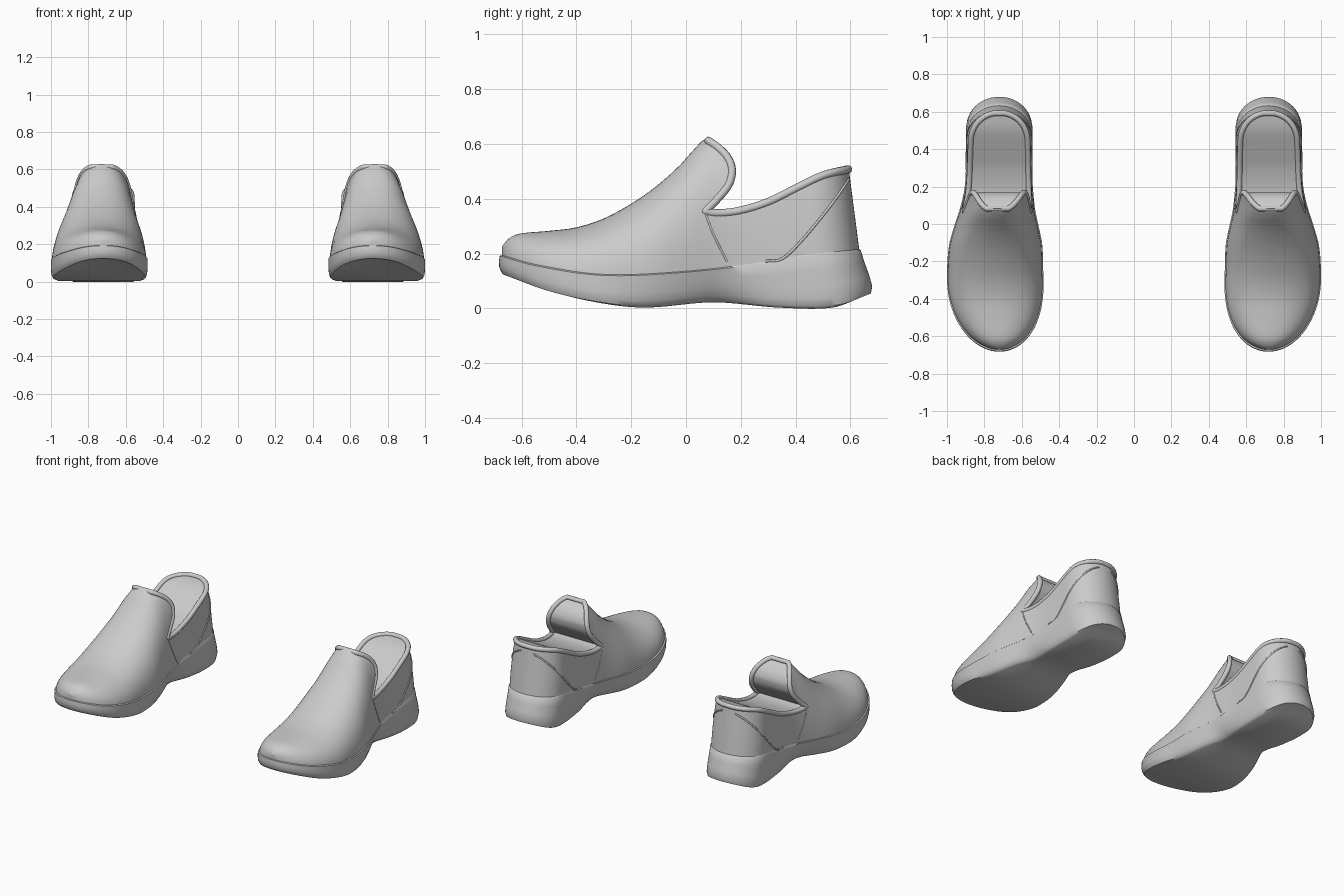
import bpy, bmesh
from math import pi, sin, cos
from mathutils import Vector

if "Cube" in bpy.data.objects:
    bpy.data.objects.remove(bpy.data.objects["Cube"])

N = 56      # stations from toe to heel
P = 2.2     # superellipse exponent of the upper's sections


def interp(tab, t):
    """Smooth curve through (t, value) pairs."""
    t = min(max(t, tab[0][0]), tab[-1][0])
    n = len(tab)
    i = next((k for k in range(n - 1) if t <= tab[k + 1][0]), n - 2)

    def tan(k):
        a, b = tab[max(k - 1, 0)], tab[min(k + 1, n - 1)]
        return (b[1] - a[1]) / (b[0] - a[0])
    h = tab[i + 1][0] - tab[i][0]
    s = (t - tab[i][0]) / h
    return ((2*s**3 - 3*s*s + 1) * tab[i][1] + (s**3 - 2*s*s + s) * h * tan(i)
            + (3*s*s - 2*s**3) * tab[i + 1][1] + (s**3 - s*s) * h * tan(i + 1))


# profiles along the shoe: (y, value)
BODY = [(-.68, .26), (-.28, .258), (-.1, .25), (0, .228), (.1, .202), (.2, .185), (.3, .178), (.68, .18)]
SHIFT = [(-.68, 0), (-.3, .022), (0, .015), (.2, .003), (.68, 0)]
TOP = [(-.68, .225), (-.66, .25), (-.62, .271), (-.5, .283), (-.4, .295), (-.3, .325), (-.2, .375),
       (-.1, .44), (0, .525), (.08, .61), (.17, .67), (.3, .78), (.68, .8)]
SEAM = [(-.68, .195), (-.55, .16), (-.3, .125), (0, .135), (.3, .168), (.5, .2), (.68, .22)]
BOTTOM = [(-.68, .12), (-.5, .055), (-.3, .014), (-.15, .003), (.1, .022), (.35, .003), (.56, .003), (.68, .045)]
WAIST = [(-.3, 0), (.0, .6), (.12, 1), (.28, .3), (.42, 0)]
STATIONS = [(1 - cos(pi * i / N)) / 2 for i in range(N + 1)]
Y0, Y1, LEAN = -.672, .632, .13


def half_width(u):
    u = min(max(u, 0), 1)
    a, b = min(u / .3, 1), min((1 - u) / .13, 1)
    return interp(BODY, -.68 + 1.36 * u) * ((1 - (1 - a)**2.2) * (1 - (1 - b)**2.2))**.5


def centre(y):
    return .72 + interp(SHIFT, y)


def lean(y, z):
    return y - LEAN * (z - .22) * max(0, (y - .2) / .432)


def side_x(y, z):
    """Half-width of the upper at a point of the side view."""
    if y > .2:
        k = LEAN * (z - .22) / .432
        y = (y - .2 * k) / (1 - k)
    u = (y - Y0) / (Y1 - Y0)
    yn = -.68 + 1.36 * u
    zb, zt = interp(SEAM, yn) - .02, interp(TOP, yn)
    rel = min(max((z - zb) / (zt - zb), 0), 1)
    return half_width(u) * .98 * (1 - rel**P)**(1 / P)


def mesh_object(name, rows, closed=True, cap=None):
    """Skin between rows of points; cap joins mirrored points of first/last rows."""
    bm = bmesh.new()
    vs = [[bm.verts.new(p) for p in r] for r in rows]
    m = len(rows[0])
    for a, b in zip(vs, vs[1:]):
        for j in range(m if closed else m - 1):
            k = (j + 1) % m
            bm.faces.new((a[j], a[k], b[k], b[j]))
    if cap:
        for r in (vs[0], vs[-1]):
            for i in range(N):
                bm.faces.new((r[i], r[i + 1], r[m - 2 - i], r[m - 1 - i]))
    bmesh.ops.remove_doubles(bm, verts=bm.verts, dist=1e-5)
    bmesh.ops.dissolve_degenerate(bm, edges=bm.edges, dist=1e-6)
    bmesh.ops.recalc_face_normals(bm, faces=bm.faces)
    me = bpy.data.meshes.new(name)
    bm.to_mesh(me)
    bm.free()
    ob = bpy.data.objects.new(name, me)
    bpy.context.collection.objects.link(ob)
    return ob


def bake(ob):
    """Replace an object by its evaluated mesh."""
    bpy.context.view_layer.update()
    dg = bpy.context.evaluated_depsgraph_get()
    me = bpy.data.meshes.new_from_object(ob.evaluated_get(dg))
    name = ob.name
    bpy.data.objects.remove(ob)
    new = bpy.data.objects.new(name, me)
    bpy.context.collection.objects.link(new)
    return new


def finish(ob, angle):
    """Mirror to make the pair, then smooth."""
    ob.modifiers.new("pair", 'MIRROR').use_mirror_merge = False
    ob = bake(ob)
    bpy.ops.object.select_all(action='DESELECT')
    ob.select_set(True)
    bpy.context.view_layer.objects.active = ob
    bpy.ops.object.shade_smooth_by_angle(angle=angle)


def upper_solid(name, wscale, dtop, dbase, inset):
    rows = []
    for u in STATIONS:
        yn = -.68 + 1.36 * u
        y = Y0 + inset + (Y1 - Y0 - 2 * inset) * u
        w = half_width(u) * wscale
        zb, zt = interp(SEAM, yn) - .02 - dbase, interp(TOP, yn) - dtop
        row = []
        for j in range(41):
            c, s = cos(pi * j / 40), sin(pi * j / 40)
            x = w * abs(c)**(2 / P) * (1 if c > 0 else -1)
            z = zb + (zt - zb) * max(s, 0)**(2 / P)
            row.append((centre(y) + x, lean(y, z), z))
        rows.append(row)
    return mesh_object(name, rows, cap=None)


def tube(name, paths, radius, cyclic=False):
    cu = bpy.data.curves.new(name, 'CURVE')
    cu.dimensions = '3D'
    cu.bevel_depth, cu.bevel_resolution, cu.use_fill_caps = radius, 3, True
    for pts in paths:
        sp = cu.splines.new('POLY')
        sp.points.add(len(pts) - 1)
        for q, p in zip(sp.points, pts):
            q.co = (*p, 1)
        sp.use_cyclic_u = cyclic
    ob = bpy.data.objects.new(name, cu)
    bpy.context.collection.objects.link(ob)
    finish(bake(ob), pi / 3)


def smooth_path(pts, n):
    ys = [(i, p[0]) for i, p in enumerate(pts)]
    zs = [(i, p[1]) for i, p in enumerate(pts)]
    L = len(pts) - 1
    return [(interp(ys, L * (1 - cos(pi * i / n)) / 2), interp(zs, L * (1 - cos(pi * i / n)) / 2))
            for i in range(n + 1)]


def on_side(path, side, k=1.0):
    return [Vector((centre(y) + side * k * side_x(y, z), y, z)) for y, z in path]


# opening outline in the side view: tongue edge, then collar
tongue = smooth_path([(.082, .612), (.12, .585), (.152, .55), (.168, .505), (.155, .45), (.11, .395), (.068, .353)], 24)
collar = smooth_path([(.068, .353), (.12, .347), (.2, .357), (.3, .388), (.4, .437), (.5, .485), (.592, .508)], 36)
opening = tongue + collar[1:]

# upper: outer body minus foot cavity minus opening
upper = upper_solid("upper", .98, 0, 0, 0)
cavity = upper_solid("cavity_cutter", .87, .022, .04, .028)
outline = opening + [(.9, .6), (.9, 1.2), (.082, 1.2)]
cutter = mesh_object("opening_cutter", [[(x, y, z) for y, z in outline] for x in (.3, 1.15)])
bm = bmesh.new()
bm.from_mesh(cutter.data)
bmesh.ops.holes_fill(bm, edges=bm.edges)
bmesh.ops.recalc_face_normals(bm, faces=bm.faces)
bm.to_mesh(cutter.data)
bm.free()
for c in (cavity, cutter):
    c.hide_render = True
    md = upper.modifiers.new("cut", 'BOOLEAN')
    md.operation, md.solver, md.object = 'DIFFERENCE', 'EXACT', c
upper = bake(upper)
for c in (cavity, cutter):
    bpy.data.objects.remove(c)
finish(upper, pi / 5)

# rolled rim around tongue and collar
rim = on_side(opening, 1, .95) + on_side(opening, -1, .95)[::-1]
rim = [p for i, p in enumerate(rim) if (p - rim[i - 1]).length > 1e-4]
tube("collar_rim", [rim], .015, True)

# raised stitching seams on both sides
heel_line = smooth_path([(.594, .47), (.56, .42), (.5, .34), (.42, .245), (.35, .18), (.29, .172)], 30)
side_line = smooth_path([(.072, .345), (.1, .27), (.15, .17)], 12)
tube("heel_seam", [on_side(heel_line, s) for s in (1, -1)], .005)
tube("side_seam", [on_side(side_line, s, .99) for s in (1, -1)], .004)

# sole: stacked outlines (toe y, heel y, width, waist pinch, share of height)
rings = []
for y0, y1, ws, pinch, f in [(-.668, .625, .975, 0, 1.0), (-.68, .638, 1.0, 0, .96), (-.683, .652, 1.0, .05, .7),
                             (-.682, .67, 1.0, .12, .42), (-.676, .68, .99, .2, .2), (-.668, .675, .96, .26, .05),
                             (-.64, .65, .9, .3, 0)]:
    right, left = [], []
    for u in STATIONS:
        yn, y = -.68 + 1.36 * u, y0 + (y1 - y0) * u
        w = half_width(u) * ws * (1 - pinch * interp(WAIST, yn))
        zb = interp(BOTTOM, yn)
        z = zb + (interp(SEAM, yn) - zb) * f
        right.append((centre(y) + w, y, z))
        left.append((centre(y) - w, y, z))
    rings.append(right + left[::-1])
finish(mesh_object("sole", rings, cap=True), pi / 4)
